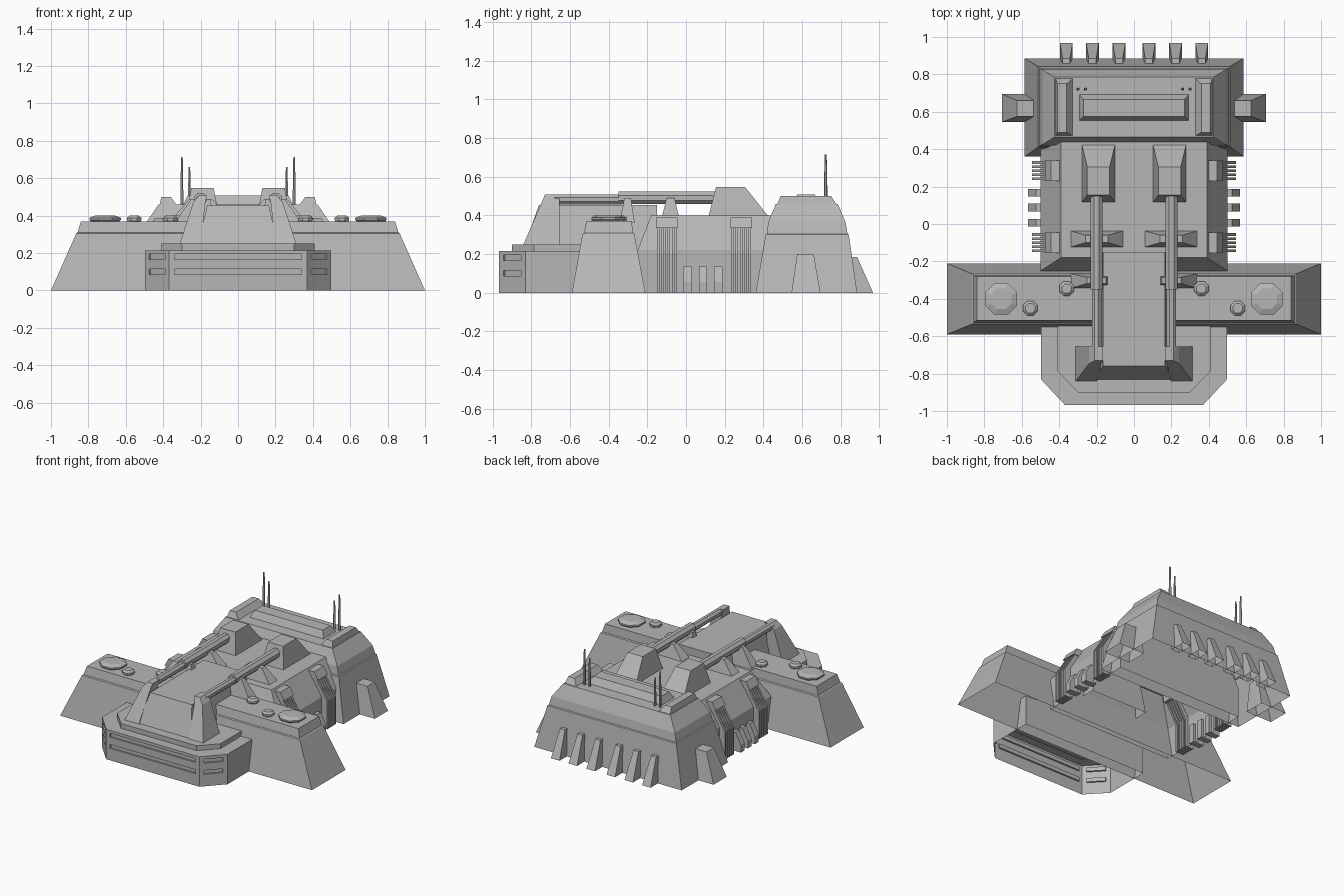
import bpy, bmesh, math
from mathutils import Vector, Matrix

if "Cube" in bpy.data.objects:
    bpy.data.objects.remove(bpy.data.objects["Cube"])

GREY = (0.47, 0.47, 0.47, 1)
mat = bpy.data.materials.new("hull grey")
mat.use_nodes = True
mat.diffuse_color = GREY
mat.node_tree.nodes["Principled BSDF"].inputs["Base Color"].default_value = GREY


def finish(name, bm, mirror=False):
    me = bpy.data.meshes.new(name)
    bm.to_mesh(me)
    bm.free()
    me.materials.append(mat)
    ob = bpy.data.objects.new(name, me)
    bpy.context.collection.objects.link(ob)
    if mirror:
        ob.modifiers.new("Mirror", 'MIRROR').use_mirror_merge = False
    return ob


def loft(bm, rings, bottom=False):
    """Skin a stack of point rings, capping the last one."""
    vs = [[bm.verts.new(p) for p in r] for r in rings]
    n = len(vs[0])
    faces = []
    for a, b in zip(vs, vs[1:]):
        for i in range(n):
            j = (i + 1) % n
            faces.append(bm.faces.new((a[i], a[j], b[j], b[i])))
    faces.append(bm.faces.new(vs[-1]))
    if bottom:
        faces.append(bm.faces.new(vs[0][::-1]))
        bmesh.ops.recalc_face_normals(bm, faces=faces)


def rect(x0, x1, y0, y1, z):
    return [(x0, y0, z), (x1, y0, z), (x1, y1, z), (x0, y1, z)]


def tiers(name, *levels, mirror=False):
    bm = bmesh.new()
    loft(bm, [rect(*l) for l in levels])
    return finish(name, bm, mirror)


def slab(bm, profile, y0, y1):
    """Extrude an x-z profile along y."""
    loft(bm, [[(x, y, z) for x, z in profile] for y in (y0, y1)], True)


def circle(x, y, z, r, n=8):
    return [(x + r * math.cos(math.tau * (i + .5) / n),
             y + r * math.sin(math.tau * (i + .5) / n), z) for i in range(n)]


# Main masses
tiers("wings",
      (-1, 1, -.59, -.21, 0), (-.865, .865, -.535, -.267, .305),
      (-.858, .858, -.527, -.275, .31), (-.84, .84, -.515, -.28, .37))
tiers("middle_hull",
      (-.5, .5, -.25, .46, 0), (-.5, .5, -.25, .46, .22), (-.39, .39, -.18, .46, .4))
tiers("rear_block",
      (-.585, .585, .36, .885, 0), (-.512, .512, .412, .842, .3),
      (-.505, .505, .418, .835, .305), (-.49, .49, .425, .825, .365),
      (-.425, .425, .465, .785, .46))
tiers("command_box",
      (-.225, .225, -.85, -.15, .2), (-.165, .165, -.76, -.15, .455))

# Rear block details
tiers("roof_plate", (-.295, .295, .55, .695, .455), (-.27, .27, .575, .665, .508))
tiers("roof_ribs", (.325, .42, .47, .78, .455), (.36, .41, .49, .75, .5), mirror=True)
tiers("side_buttresses", (.5, .705, .545, .695, 0), (.5, .625, .575, .66, .2), mirror=True)
bm = bmesh.new()
for x in (.08, .222, .362):
    loft(bm, [rect(x - .034, x + .034, .85, .967, 0),
              rect(x - .02, x + .02, .84, .885, .185)])
finish("rear_buttresses", bm, True)
bm = bmesh.new()
for x, top in ((.3, .715), (.26, .66)):
    loft(bm, [circle(x, .722, .45, .009, 6), circle(x, .722, top - .12, .008, 6),
              circle(x, .722, top, .005, 6)])
finish("antennas", bm, True)

# Hull side pipes with caps, and low vents
bm = bmesh.new()
for yc in (-.1, .285):
    for i in range(5):
        y = yc + (i - 2) * .022
        slab(bm, [(.48, 0), (.545, 0), (.545, .2), (.44, .37), (.38, .37), (.48, .2)],
             y - .007, y + .007)
    slab(bm, [(.38, .335), (.475, .335), (.445, .388), (.38, .388)], yc - .055, yc + .055)
finish("side_pipes", bm, True)
bm = bmesh.new()
for yc in (.007, .088, .167):
    slab(bm, [(.48, 0), (.567, 0), (.567, .055), (.525, .135), (.48, .135)],
         yc - .021, yc + .021)
finish("side_vents", bm, True)

# Gun mounts, barrels and their supports
tiers("gun_mounts", (.1, .28, .115, .43, .39), (.13, .25, .155, .305, .547), mirror=True)
tiers("rear_supports", (.05, .345, -.125, -.035, .39), (.14, .26, -.1, -.06, .49), mirror=True)
tiers("front_supports", (.12, .34, -.345, -.265, .36), (.15, .25, -.318, -.285, .49), mirror=True)
tiers("front_posts",
      (.2, .315, -.845, -.655, .24), (.175, .24, -.745, -.655, .47),
      (.165, .21, -.73, -.655, .507), mirror=True)
bm = bmesh.new()
for y0, y1, r, z in ((-.35, .2, .035, .49), (-.68, -.33, .027, .482)):
    loft(bm, [[(.2 + dx, y, z + dz) for dx, dz, _ in circle(0, 0, 0, r)]
              for y in (y0, y1)], True)
finish("gun_barrels", bm, True)

# Wing hatches
bm = bmesh.new()
for x, y, r in ((.71, -.4, .092), (.555, -.45, .042), (.36, -.345, .042)):
    loft(bm, [circle(x, y, .365, r * .85), circle(x, y, .378, r),
              circle(x, y, .388, r), circle(x, y, .4, r * .65)])
finish("wing_hatches", bm, True)


# Front apron with slots cut into its three outer faces
def apron(w, c, y_back, y_side, y_front, z):
    return [(-c, y_front, z), (c, y_front, z), (w, y_side, z),
            (w, y_back, z), (-w, y_back, z), (-w, y_side, z)]


bm = bmesh.new()
loft(bm, [apron(.498, .37, -.5, -.83, -.967, z) for z in (0, .215)], True)
base = finish("front_apron", bm)
bm = bmesh.new()
for x, y, length, angle in ((0, -.967, .68, 0), (.434, -.8985, .125, 46.9),
                            (-.434, -.8985, .125, -46.9)):
    for z in (.1, .18):
        m = (Matrix.Translation((x, y, z)) @ Matrix.Rotation(math.radians(angle), 4, 'Z')
             @ Matrix.Diagonal((length, .024, .028, 1)))
        bmesh.ops.create_cube(bm, size=1, matrix=m)
cutter = finish("slot_cutter", bm)
cutter.hide_render = True
cut = base.modifiers.new("Slots", 'BOOLEAN')
cut.operation, cut.solver, cut.object = 'DIFFERENCE', 'EXACT', cutter
bpy.context.view_layer.update()
bm = bmesh.new()
bm.from_object(base, bpy.context.evaluated_depsgraph_get())
floor = [f for f in bm.faces if f.calc_center_median().z < .001]
bmesh.ops.delete(bm, geom=floor, context='FACES_ONLY')
base.modifiers.clear()
bm.to_mesh(base.data)
bm.free()
bpy.data.objects.remove(cutter)

bm = bmesh.new()
loft(bm, [apron(.41, .3, -.5, -.785, -.9, z) for z in (.21, .25)])
finish("apron_step", bm)
